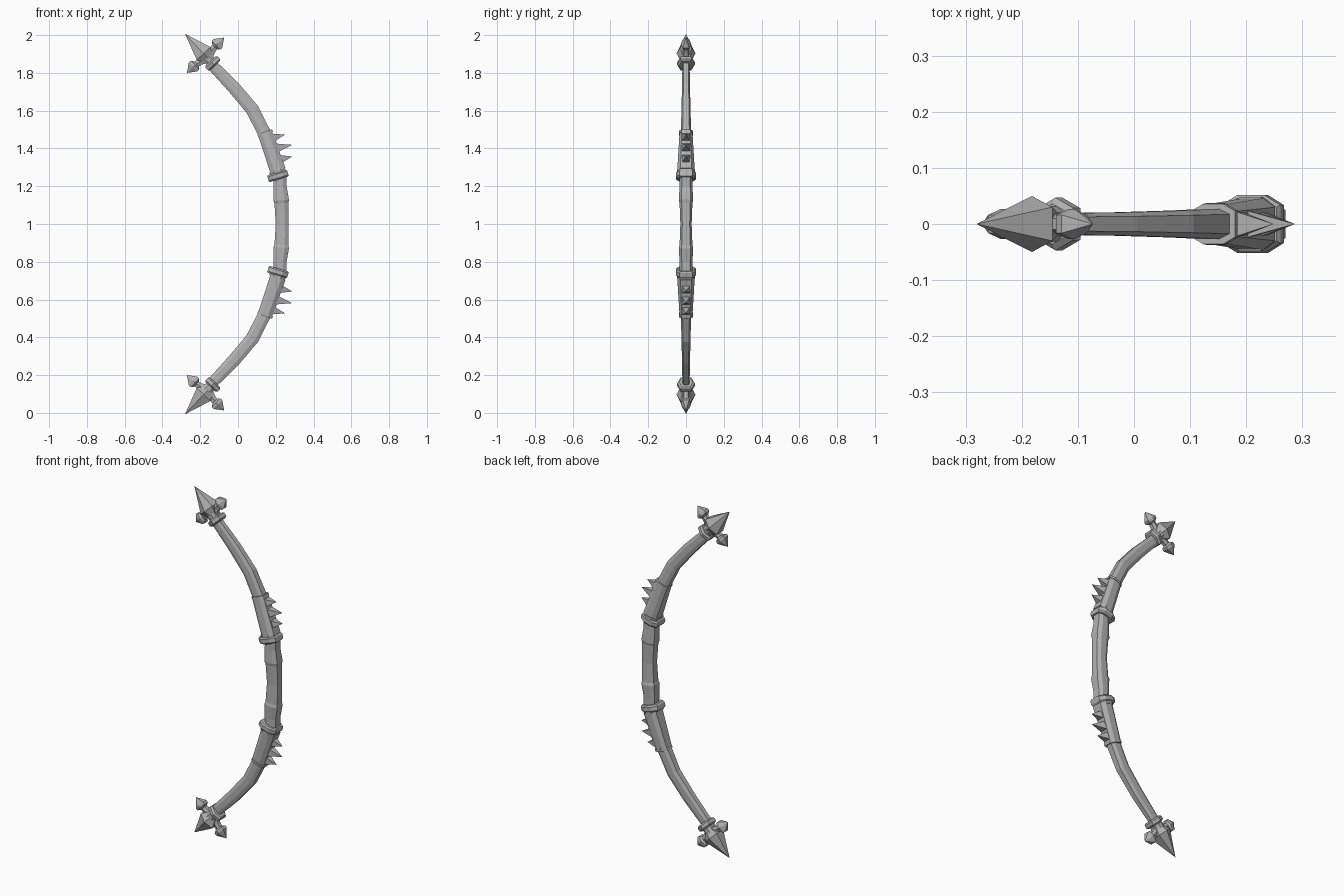
import bpy, bmesh
from mathutils import Vector

if "Cube" in bpy.data.objects:
    bpy.data.objects.remove(bpy.data.objects["Cube"], do_unlink=True)

steel = bpy.data.materials.new("grey_steel")
steel.use_nodes = True
GREY = (0.45, 0.45, 0.45, 1)
steel.diffuse_color = GREY
steel.node_tree.nodes["Principled BSDF"].inputs["Base Color"].default_value = GREY

# Cross-sections as (across, depth) fractions
CHAMFERED = [(1, -.65), (1, .65), (.45, 1), (-.45, 1), (-1, .65), (-1, -.65), (-.45, -1), (.45, -1)]
HEXAGON = [(1, -.6), (1, .6), (0, 1), (-1, .6), (-1, -.6), (0, -1)]
SQUARE = [(1, -1), (1, 1), (-1, 1), (-1, -1)]
MID = 1.0


def loft(name, stations, section, mirror=True, axis=None):
    """Skin a section along (x, z, half_width, half_depth) stations in the xz plane."""
    bm = bmesh.new()
    rings = []
    last = len(stations) - 1
    for i, (x, z, w, d) in enumerate(stations):
        a, b = stations[max(i - 1, 0)], stations[min(i + 1, last)]
        t = Vector(axis or (b[0] - a[0], b[1] - a[1])).normalized()
        n = Vector((t.y, -t.x))
        rings.append([bm.verts.new((x + n.x * w * p, d * q, z - MID + n.y * w * p))
                      for p, q in section])
    for r, s in zip(rings, rings[1:]):
        for k in range(len(r)):
            j = (k + 1) % len(r)
            bm.faces.new((r[k], r[j], s[j], s[k]))
    bm.faces.new(rings[0])
    bm.faces.new(rings[-1])
    bmesh.ops.remove_doubles(bm, verts=bm.verts, dist=0.0005)
    bmesh.ops.recalc_face_normals(bm, faces=bm.faces)
    mesh = bpy.data.meshes.new(name)
    bm.to_mesh(mesh)
    bm.free()
    mesh.materials.append(steel)
    ob = bpy.data.objects.new(name, mesh)
    ob.location.z = MID
    bpy.context.collection.objects.link(ob)
    if mirror:
        mod = ob.modifiers.new("lower_half", 'MIRROR')
        mod.use_axis = (False, False, True)
        mod.use_mirror_merge = False
    return ob


def straight(name, origin, axis, rows, section):
    """Loft along a straight axis; rows are (distance, half_width, half_depth)."""
    t = Vector(axis).normalized()
    o = Vector(origin)
    return loft(name, [(*(o + t * s), w, d) for s, w, d in rows], section, axis=axis)


# Grip with swelling segments
half_grip = [(.223, 1.25, .034, .034), (.222, 1.2, .035, .034), (.229, 1.125, .041, .038),
             (.230, 1.11, .037, .034), (.234, 1.0, .034, .030)]
loft("grip", half_grip + [(x, 2 - z, w, d) for x, z, w, d in half_grip[-2::-1]], CHAMFERED, False)

# Curved limbs
loft("limb", [(-.145, 1.85, .029, .019), (-.02, 1.72, .034, .021), (.077, 1.605, .035, .024),
              (.14, 1.48, .035, .027), (.20, 1.30, .035, .03)], CHAMFERED)

# Armoured sleeves, their end rims and the collars beside the grip
SLEEVE = (.07, -.2)
straight("sleeve", (.141, 1.485), SLEEVE, [(0, .038, .034), (.215, .042, .046)], CHAMFERED)
straight("sleeve_rim", (.141, 1.488), SLEEVE, [(0, .041, .036), (.014, .041, .037)], CHAMFERED)
straight("inner_collar", (.207, 1.285), (.06, -.2), [(0, .043, .048), (.014, .043, .048)], CHAMFERED)
straight("grip_collar", (.206, 1.273), (.06, -.2),
         [(0, .05, .046), (.008, .055, .052), (.03, .055, .052), (.038, .05, .046)], CHAMFERED)

# Row of spikes along the outer side of each sleeve
for base, tip in [((.176, 1.455), (.249, 1.473)), ((.198, 1.402), (.287, 1.419)),
                  ((.217, 1.342), (.287, 1.357))]:
    loft("sleeve_spike", [(*base, .025, .026), (*tip, 0, 0)], SQUARE)

# Finial: collar, socket and large spearhead
TIP_AXIS = (-.7, .74)
straight("limb_collar", (-.122, 1.838), TIP_AXIS,
         [(0, .036, .036), (.008, .044, .047), (.026, .044, .047), (.034, .036, .036)], HEXAGON)
straight("socket", (-.137, 1.852), TIP_AXIS, [(0, .028, .03), (.06, .03, .034)], CHAMFERED)
straight("spearhead", (-.153, 1.872), TIP_AXIS,
         [(0, .026, .03), (.042, .05, .05), (.186, 0, 0)], HEXAGON)

# Pair of side prongs: bent neck, small rim and pointed head
AXIS = Vector(TIP_AXIS).normalized()
ACROSS = Vector((AXIS.y, -AXIS.x))
ROOT = Vector((-.163, 1.884))
for side in (1, -1):
    out = ACROSS * side

    def at(s, lift):
        return tuple(ROOT + out * s + AXIS * lift)

    loft("prong_neck", [(*at(0, -.005), .024, .022), (*at(.045, .008), .018, .017),
                        (*at(.085, .014), .016, .016)], HEXAGON)
    straight("prong_head", at(.066, .013), out,
             [(0, .018, .016), (.010, .032, .027), (.024, .033, .027), (.07, 0, 0)], HEXAGON)
